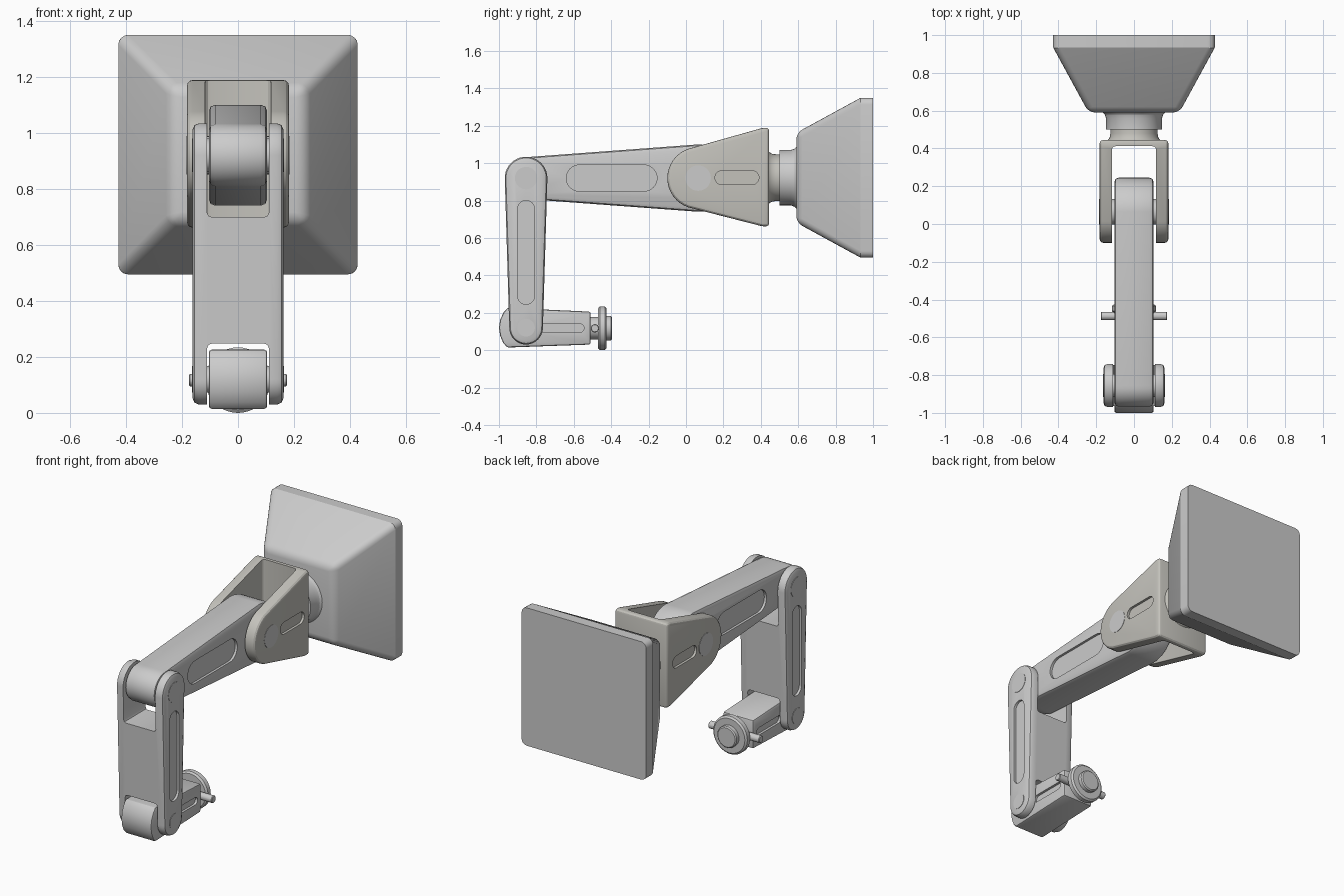
import bpy, bmesh, math
from mathutils import Vector
from mathutils.geometry import convex_hull_2d

if "Cube" in bpy.data.objects:
    bpy.data.objects.remove(bpy.data.objects["Cube"])


def finish(bm, name, mat=None):
    bmesh.ops.recalc_face_normals(bm, faces=bm.faces)
    mesh = bpy.data.meshes.new(name)
    bm.to_mesh(mesh)
    bm.free()
    ob = bpy.data.objects.new(name, mesh)
    bpy.context.collection.objects.link(ob)
    if mat:
        mesh.materials.append(mat)
    return ob


def prism(name, circles, x0, x1, bevel=0.0, segs=1, mat=None, sides=40):
    """Hull of (y, z, radius) circles in the side view, extruded along x."""
    pts = []
    for y, z, r in circles:
        n = sides if r else 1
        pts += [Vector((y + r * math.cos(2 * math.pi * i / n),
                        z + r * math.sin(2 * math.pi * i / n))) for i in range(n)]
    outline = [pts[i] for i in convex_hull_2d(pts)]
    bm = bmesh.new()
    face = bm.faces.new([bm.verts.new((x0, p.x, p.y)) for p in outline])
    ext = bmesh.ops.extrude_face_region(bm, geom=[face])
    bmesh.ops.translate(bm, vec=(x1 - x0, 0, 0),
                        verts=[v for v in ext['geom'] if isinstance(v, bmesh.types.BMVert)])
    bmesh.ops.recalc_face_normals(bm, faces=bm.faces)
    if bevel:
        edges = [e for e in bm.edges if e.calc_face_angle(0) > 0.35]
        bmesh.ops.bevel(bm, geom=edges, offset=bevel, segments=segs, profile=0.5,
                        affect='EDGES', clamp_overlap=True)
    return finish(bm, name, mat)


def box(y0, y1, z0, z1):
    return [(y0, z0, 0), (y1, z0, 0), (y1, z1, 0), (y0, z1, 0)]


def lathe(name, profile, z, mat=None, n=40):
    """Closed solid turned around the y axis from (y, radius) points."""
    bm = bmesh.new()
    rings = [[bm.verts.new((r * math.cos(2 * math.pi * i / n), y,
                            z + r * math.sin(2 * math.pi * i / n))) for i in range(n)]
             for y, r in profile]
    for a, b in zip(rings, rings[1:]):
        for i in range(n):
            j = (i + 1) % n
            bm.faces.new((a[i], a[j], b[j], b[i]))
    bm.faces.new(rings[0])
    bm.faces.new(rings[-1])
    return finish(bm, name, mat)


def cut(ob, cutter):
    m = ob.modifiers.new("cut", 'BOOLEAN')
    m.operation, m.solver, m.object = 'DIFFERENCE', 'EXACT', cutter
    bpy.context.view_layer.objects.active = ob
    bpy.ops.object.modifier_apply(modifier=m.name)
    bpy.data.objects.remove(cutter)


def slots(ob, circles, x, depth=0.015):
    for s in (-1, 1):
        cut(ob, prism("cutter", circles, s * (x - depth), s * (x + 0.05)))


grey = bpy.data.materials.new("warm_grey")
grey.diffuse_color = (0.55, 0.54, 0.5, 1)
grey.use_nodes = True
grey.node_tree.nodes["Principled BSDF"].inputs["Base Color"].default_value = grey.diffuse_color

SH, EL, WR = (0.065, 0.92), (-0.855, 0.92), (-0.855, 0.12)  # joint centres (y, z)

# Mounting base: tapered square block
bm = bmesh.new()
rings = [[bm.verts.new((sx * h, y, 0.922 + sz * h))
          for sx, sz in ((-1, -1), (1, -1), (1, 1), (-1, 1))]
         for y, h in ((0.59, 0.24), (0.93, 0.4275), (1.0, 0.4275))]
for a, b in zip(rings, rings[1:]):
    for i in range(4):
        bm.faces.new((a[i], a[(i + 1) % 4], b[(i + 1) % 4], b[i]))
bm.faces.new(rings[0])
bm.faces.new(rings[-1])
bmesh.ops.recalc_face_normals(bm, faces=bm.faces)
soft = [e for e in bm.edges if abs(e.verts[0].co.y - e.verts[1].co.y) > 0.01
        or e.verts[0].co.y < 0.6]
bmesh.ops.bevel(bm, geom=soft, offset=0.035, segments=4, profile=0.5, affect='EDGES')
finish(bm, "mounting_base")

# Swivel necks between base and yoke
lathe("base_neck", [(0.5, 0.148), (0.56, 0.148), (0.58, 0.155), (0.6, 0.175)], 0.922)
lathe("yoke_neck", [(0.43, 0.15), (0.445, 0.137), (0.46, 0.128), (0.48, 0.125), (0.51, 0.125)],
      0.922, grey)

# Forked yoke
yoke = prism("yoke", [(*SH, 0.165), (0.405, 1.187, 0), (0.445, 1.19, 0),
                      (0.445, 0.66, 0), (0.405, 0.663, 0)], -0.182, 0.182, 0.02, 3, grey)
cut(yoke, prism("cutter", box(-0.4, 0.412, 0.3, 1.5), -0.117, 0.117, 0.02, 3))
slots(yoke, [(0.192, 0.922, 0.037), (0.353, 0.922, 0.037)], 0.182)
prism("yoke_pin", [(*SH, 0.068)], -0.184, 0.184)

# Upper arm
upper = prism("upper_arm", [(*EL, 0.112), (*SH, 0.18)], -0.104, 0.104, 0.022, 2)
slots(upper, [(-0.57, 0.92, 0.07), (-0.225, 0.92, 0.07)], 0.104)

# Lower arm: one tapered bar notched at both ends
lower = prism("lower_arm", [(*EL, 0.114), (*WR, 0.09)], -0.162, 0.162, 0.022, 2)
for z0, z1 in ((0.7, 1.2), (-0.2, 0.247)):
    cut(lower, prism("cutter", box(-1.2, -0.5, z0, z1), -0.11, 0.11, 0.015, 2))
slots(lower, [(-0.855, 0.29, 0.045), (-0.855, 0.755, 0.045)], 0.162)
prism("elbow_pin", [(*EL, 0.06)], -0.164, 0.164)
prism("wrist_pin", [(*WR, 0.047)], -0.164, 0.164)

# Wrist block
wrist = prism("wrist_block", [(-0.955, 0.014, 0), (-0.51, 0.03, 0), (-0.51, 0.206, 0),
                              (-0.76, 0.217, 0), (-0.955, 0.226, 0), (-0.975, 0.202, 0),
                              (-0.993, 0.165, 0), (-1.0, 0.12, 0), (-0.993, 0.075, 0),
                              (-0.977, 0.038, 0)], -0.104, 0.104)
b = wrist.modifiers.new("round", 'BEVEL')
b.width, b.segments, b.limit_method, b.angle_limit = 0.01, 2, 'ANGLE', math.radians(40)
bpy.context.view_layer.objects.active = wrist
bpy.ops.object.modifier_apply(modifier="round")
slots(wrist, [(-0.757, 0.118, 0.023), (-0.568, 0.118, 0.023)], 0.104)

# Clamp knob with cross bar
lathe("knob_neck", [(-0.52, 0.06), (-0.46, 0.06)], 0.117)
lathe("knob_disc", [(-0.47, 0.106), (-0.461, 0.117), (-0.434, 0.117), (-0.425, 0.106)], 0.117)
lathe("knob_hub", [(-0.43, 0.066), (-0.402, 0.066), (-0.396, 0.059)], 0.117)
prism("cross_bar", [(-0.487, 0.117, 0.023)], -0.175, 0.175, 0.004, 1, None, 12)

# Smooth shading with crisp edges
bpy.ops.object.select_all(action='SELECT')
bpy.ops.object.shade_smooth_by_angle(angle=math.radians(25))
